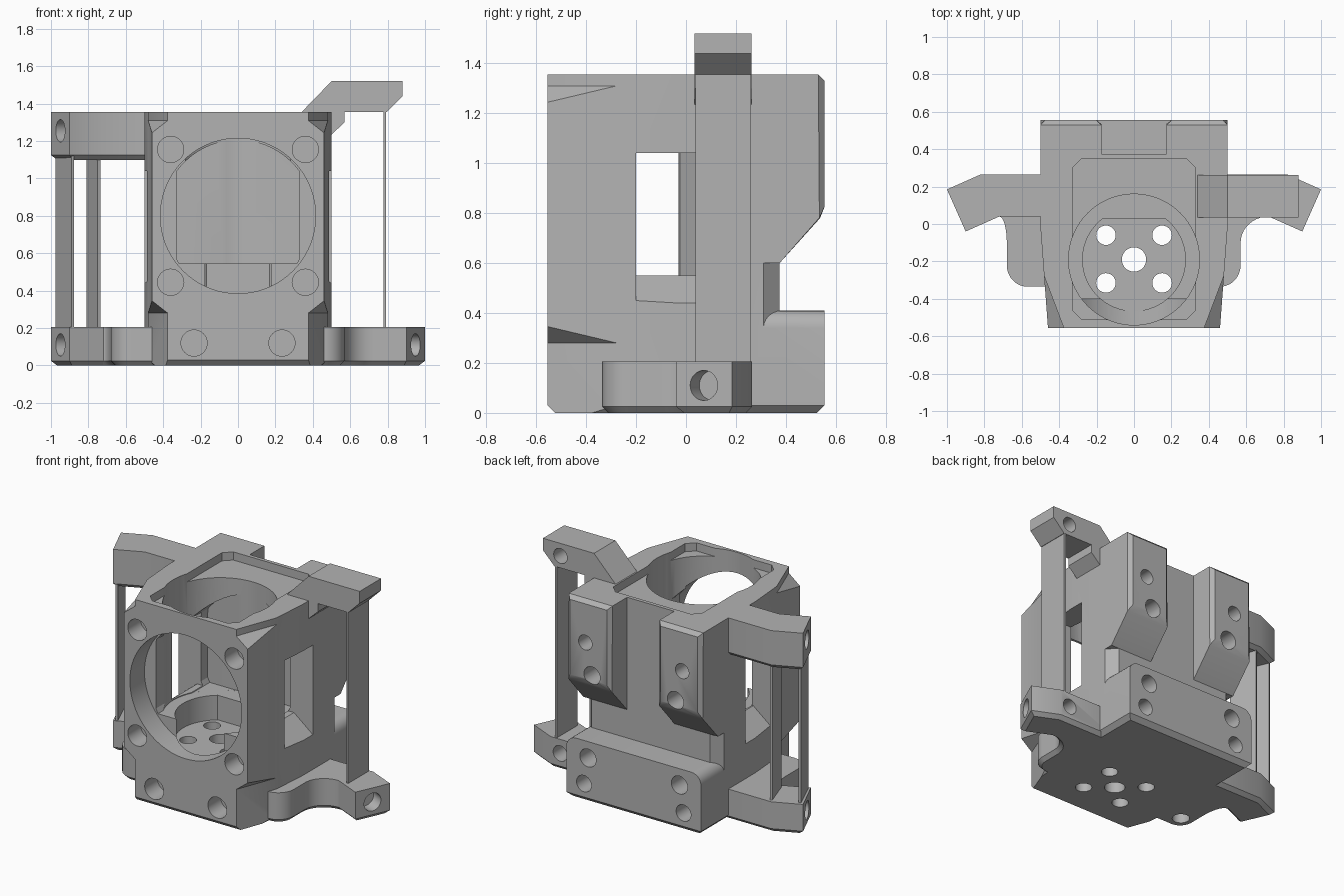
import bpy, bmesh, math
from mathutils import Vector, Matrix

if "Cube" in bpy.data.objects:
    bpy.data.objects.remove(bpy.data.objects["Cube"], do_unlink=True)

GREY = bpy.data.materials.new("light_grey")
GREY.use_nodes = True
GREY.diffuse_color = (0.45, 0.45, 0.45, 1)
GREY.node_tree.nodes["Principled BSDF"].inputs["Base Color"].default_value = (0.45, 0.45, 0.45, 1)


def finish(name, bm):
    bmesh.ops.recalc_face_normals(bm, faces=bm.faces[:])
    mesh = bpy.data.meshes.new(name)
    bm.to_mesh(mesh)
    bm.free()
    mesh.materials.append(GREY)
    ob = bpy.data.objects.new(name, mesh)
    bpy.context.collection.objects.link(ob)
    return ob


def prism(name, pts, axis, a, b, bevel=0, rule=None):
    """Extrude a 2D outline along an axis; optionally bevel edges whose ends meet a rule."""
    place = {"x": lambda u, v, w: (w, u, v),
             "y": lambda u, v, w: (u, w, v),
             "z": lambda u, v, w: (u, v, w)}[axis]
    bm = bmesh.new()
    low = [bm.verts.new(place(u, v, a)) for u, v in pts]
    high = [bm.verts.new(place(u, v, b)) for u, v in pts]
    bm.faces.new(low)
    bm.faces.new(high)
    for i in range(len(pts)):
        j = (i + 1) % len(pts)
        bm.faces.new((low[i], low[j], high[j], high[i]))
    bmesh.ops.recalc_face_normals(bm, faces=bm.faces[:])
    if bevel:
        edges = [e for e in bm.edges if all(rule(v.co) for v in e.verts)]
        bmesh.ops.bevel(bm, geom=edges, offset=bevel, segments=1, affect='EDGES')
    return finish(name, bm)


def arc(cx, cy, rx, ry, start, end, n=10):
    angles = [math.radians(start + (end - start) * i / n) for i in range(n + 1)]
    return [(cx + rx * math.cos(t), cy + ry * math.sin(t)) for t in angles]


def box(name, x0, x1, y0, y1, z0, z1):
    return prism(name, [(x0, y0), (x1, y0), (x1, y1), (x0, y1)], "z", z0, z1)


def rod(start, end, r, n=40):
    """Cylinder between two points, used as a drill."""
    start, end = Vector(start), Vector(end)
    d = end - start
    bm = bmesh.new()
    turn = d.to_track_quat('Z', 'Y').to_matrix().to_4x4()
    bmesh.ops.create_cone(bm, cap_ends=True, segments=n, radius1=r, radius2=r, depth=d.length,
                          matrix=Matrix.Translation((start + end) / 2) @ turn)
    return finish("drill", bm)


def combine(target, tools, operation='DIFFERENCE'):
    for tool in tools:
        tool.hide_render = True
        mod = target.modifiers.new("combine", 'BOOLEAN')
        mod.operation = operation
        mod.solver = 'EXACT'
        mod.object = tool
        bpy.context.view_layer.objects.active = target
        bpy.ops.object.modifier_apply(modifier=mod.name)
        bpy.data.objects.remove(tool, do_unlink=True)


def on_floor(co):
    return co.z < 0.001


TOP = 1.355

# Main body: tapered plan, chamfered at the rear corners and the base
half = [(0.46, -0.555), (0.5, -0.02), (0.5, 0.31), (0.44, 0.375)]
body = prism("main_body", half + [(-x, y) for x, y in reversed(half)], "z", 0, TOP, 0.03, on_floor)

# Rear base block with rounded top corners
block = prism("rear_block", [(-0.5, 0), (0.5, 0)] + arc(0.43, 0.34, 0.07, 0.07, 0, 90, 6)
              + arc(-0.43, 0.34, 0.07, 0.07, 90, 180, 6), "y", 0.25, 0.555, 0.03, on_floor)

# Rear lugs with a sloping underside
lugs = []
for s in (-1, 1):
    lugs.append(prism("lug", [(0.25, 0.6), (0.375, 0.6), (0.555, 0.8), (0.555, TOP), (0.25, TOP)],
                      "x", s * 0.175, s * 0.5, 0.025, lambda c: c.y > 0.55 and c.z > 0.7))
combine(body, [block] + lugs, 'UNION')

cuts = []
# Round front opening, then the squared chamber behind it
cuts.append(rod((0, -0.7, 0.8), (0, -0.4, 0.8), 0.415, 72))
chamber = [(max(-0.33, min(0.33, x)), max(0.545, z)) for x, z in arc(0, 0.8, 0.405, 0.405, -39, 219, 48)]
cuts.append(prism("chamber", chamber, "y", -0.45, 0.15))
# Vertical bore and the shallow top recess
cuts.append(rod((0, -0.19, 0.545), (0, -0.19, 1.5), 0.35, 72))
recess = [(0.28, -0.51), (0.33, -0.46), (0.33, 0.3), (0.28, 0.35)]
cuts.append(prism("recess", recess + [(-x, y) for x, y in reversed(recess)], "z", 1.3, 1.5))
# Dish with a flat rear edge in the chamber floor
dish = [(x, min(y, 0.03)) for x, y in arc(0, -0.19, 0.275, 0.275, 128, 412, 48)]
cuts.append(prism("dish", dish, "z", 0.38, 0.6))
# Side windows with sloping sills
sill = [(0.36, 0.55), (0.6, 0.36), (0.6, 1.04)]
cuts.append(prism("window", sill + [(-x, z) for x, z in reversed(sill)], "y", -0.2, 0.08))
# Floor holes
cuts.append(rod((0, -0.19, -0.1), (0, -0.19, 0.5), 0.065))
for x in (-0.15, 0.15):
    for y in (-0.06, -0.315):
        cuts.append(rod((x, y, -0.1), (x, y, 0.5), 0.052))
for s in (-1, 1):
    # Front screw holes
    for x, z in ((0.36, 1.155), (0.36, 0.445), (0.235, 0.12)):
        cuts.append(rod((s * x, -0.7, z), (s * x, -0.42, z), 0.07))
    # Rear screw holes in lugs and base block
    for x, z, r in ((0.36, 1.07, 0.05), (0.31, 0.86, 0.06), (0.34, 0.3, 0.06), (0.37, 0.12, 0.055)):
        cuts.append(rod((s * x, 0.7, z), (s * x, 0.4, z), r))
    # Slanted reliefs at the four front corners
    for flip in (False, True):
        bm = bmesh.new()
        for x, y, top in ((0.37, -0.57, 0.28), (0.51, -0.2, 0.28), (0.6, -0.57, 0.46)):
            for z in (-0.1, top):
                bm.verts.new((s * x, y, 1.59 - z if flip else z))
        bmesh.ops.convex_hull(bm, input=bm.verts[:])
        cuts.append(finish("corner_relief", bm))
combine(body, cuts)
parts = [body]


def end_hole(s, z):
    return rod((s * 1.04, 0.03, z), (s * 0.87, 0.108, z), 0.06)


# Lower side arms with hooked tips and curved webs
for s, reach, name in ((-1, 0.68, "right_lower_arm"), (1, 0.57, "left_lower_arm")):
    outline = [(0.4, 0.265), (0.82, 0.265), (1, 0.185), (0.9, -0.04)]
    outline += arc(0.72, -0.1, 0.72 - reach, 0.14, 90, 180)
    outline += arc(reach - 0.11, -0.22, 0.11, 0.115, 0, -90) + [(0.4, -0.335)]
    arm = prism(name, [(s * x, y) for x, y in outline], "z", 0, 0.205, 0.025, on_floor)
    drills = [end_hole(s, 0.11)]
    if s > 0:
        drills.append(rod((0.75, 0.4, 0.11), (0.75, 0.14, 0.11), 0.052))
    else:
        drills.append(rod((-0.57, -0.22, -0.1), (-0.57, -0.22, 0.12), 0.055))
    combine(arm, drills)
    parts.append(arm)

# Upper right arm, hooked like the lower one
hook = [(-0.45, 0.265), (-0.82, 0.265), (-1, 0.185), (-0.9, -0.04), (-0.72, 0.04), (-0.45, 0.04)]
upper = prism("right_upper_arm", hook, "z", 1.1, TOP, 0.025, lambda c: c.z < 1.11)
combine(upper, [end_hole(-1, 1.255)])
parts.append(upper)

# Raised left arm resting on the body
raised = prism("left_raised_arm", [(0.34, TOP), (0.5, 1.52), (0.88, 1.52), (0.88, 1.44), (0.795, TOP),
                                   (0.57, TOP), (0.57, 1.3), (0.5, 1.235), (0.46, 1.235), (0.46, TOP)],
               "y", 0.035, 0.262)
combine(raised, [rod((0.75, 0.4, 1.435), (0.75, 0.14, 1.435), 0.05)])
parts.append(raised)

# Thin upright struts joining the arms
parts.append(box("left_strut", 0.778, 0.792, 0.038, 0.26, 0.2, 1.36))
for name, x0, y0, x1, y1 in (("right_outer_strut", -0.975, 0.17, -0.89, -0.03),
                             ("right_inner_strut", -0.81, 0.24, -0.75, 0.06)):
    parts.append(prism(name, [(x0, y0), (x1, y1), (x1 + 0.014, y1 + 0.006), (x0 + 0.014, y0 + 0.006)],
                       "z", 0.2, 1.13))

# Smooth the bores, keep machined edges crisp
bpy.ops.object.select_all(action='DESELECT')
for ob in parts:
    ob.select_set(True)
bpy.context.view_layer.objects.active = body
bpy.ops.object.shade_smooth_by_angle(angle=math.radians(25))
